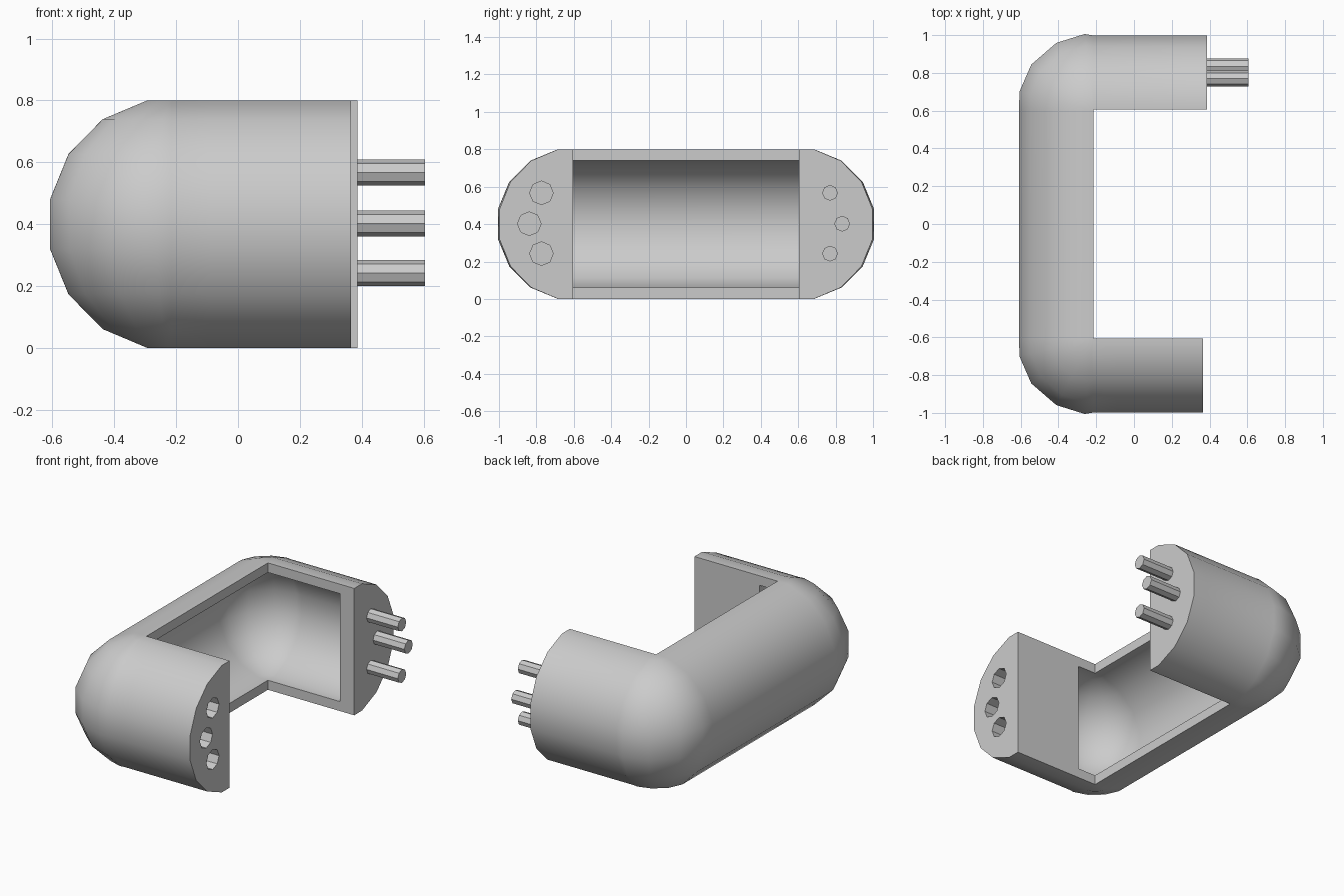
import bpy, bmesh, math
from mathutils import Matrix

if "Cube" in bpy.data.objects:
    bpy.data.objects.remove(bpy.data.objects["Cube"])

grey = bpy.data.materials.new("plain grey")
grey.use_nodes = True
COLOUR = (0.6, 0.6, 0.6, 1)
grey.diffuse_color = COLOUR
grey.node_tree.nodes["Principled BSDF"].inputs["Base Color"].default_value = COLOUR

PX, PY, MID = -0.215, 0.605, 0.4          # inner corner of the bracket, half height
FRONT_END, BACK_END = 0.365, 0.387        # where the two arms stop
CAVITY_FRONT, CAVITY_BACK = -0.09, 0.287  # where the hollow stops in each arm


def make_object(name, bm):
    bmesh.ops.recalc_face_normals(bm, faces=bm.faces)
    mesh = bpy.data.meshes.new(name)
    bm.to_mesh(mesh)
    bm.free()
    mesh.materials.append(grey)
    obj = bpy.data.objects.new(name, mesh)
    bpy.context.collection.objects.link(obj)
    return obj


def smooth(obj):
    bpy.ops.object.select_all(action='DESELECT')
    obj.select_set(True)
    bpy.context.view_layer.objects.active = obj
    bpy.ops.object.shade_smooth_by_angle(angle=math.radians(32))


def half_round(radius):
    """Half of a 16-sided round with flat cheeks, as (depth, height) pairs."""
    r = radius / math.cos(math.pi / 16)
    arc = [math.radians(a * 22.5 - 78.75) for a in range(8)]
    pts = [(r * math.cos(a) * 0.982, MID + r * math.sin(a)) for a in arc]
    return [(0, MID - radius)] + pts + [(0, MID + radius)]


def rod(bm, x0, x1, y, z, radius):
    turn = Matrix.Translation(((x0 + x1) / 2, y, z)) @ Matrix.Rotation(math.pi / 2, 4, 'Y')
    bmesh.ops.create_cone(bm, cap_ends=True, segments=8, radius1=radius,
                          radius2=radius, depth=x1 - x0, matrix=turn)


# Stations along the bracket: inner-edge point, outward angle, depth scale
bend = [(0, 1), (13.5, 1.027), (36, 1.035), (61, 1.03), (83.5, 1.027), (90, 1)]
stations = [(FRONT_END, -PY, 270, 1), (CAVITY_FRONT, -PY, 270, 1)]
stations += [(PX, -PY, 180 + a, s) for a, s in reversed(bend)]
stations += [(PX, PY, 180 - a, s) for a, s in bend]
stations += [(CAVITY_BACK, PY, 90, 1), (BACK_END, PY, 90, 1)]

# Hollow bracket body
bm = bmesh.new()


def ring(station, section):
    x, y, angle, scale = station
    c, s = math.cos(math.radians(angle)), math.sin(math.radians(angle))
    return [bm.verts.new((x + c * d * scale, y + s * d * scale, z)) for d, z in section]


def bridge(a, b):
    for i in range(len(a) - 1):
        bm.faces.new((a[i], a[i + 1], b[i + 1], b[i]))


outer = [ring(st, half_round(0.4)) for st in stations]
inner = [ring(st, half_round(0.34)) for st in stations[1:-1]]
for a, b in zip(outer, outer[1:]):
    bridge(a, b)
for a, b in zip(inner, inner[1:]):
    bridge(a, b)
# Rim round the opening
for i in range(len(inner) - 1):
    for k in (0, -1):
        bm.faces.new((outer[i + 1][k], outer[i + 2][k], inner[i + 1][k], inner[i][k]))
# Solid arm tips: hollow end wall, flat inner face and end cap
for tip, near, wall in ((outer[0], outer[1], inner[0]), (outer[-1], outer[-2], inner[-1])):
    bm.faces.new(wall)
    bm.faces.new((tip[0], near[0], wall[0], wall[-1], near[-1], tip[-1]))
    bm.faces.new(tip)
bmesh.ops.remove_doubles(bm, verts=bm.verts, dist=0.0005)
body = make_object("bracket_body", bm)

# Sockets in the front arm
spots = [(0.77, 0.567), (0.835, 0.402), (0.77, 0.242)]
bm = bmesh.new()
for y, z in spots:
    rod(bm, FRONT_END - 0.25, FRONT_END + 0.1, -y - 0.003, z, 0.063)
cutter = make_object("socket_cutter", bm)
cutter.hide_render = True
cut = body.modifiers.new("sockets", 'BOOLEAN')
cut.object = cutter
cut.solver = 'EXACT'
bpy.context.view_layer.objects.active = body
body.select_set(True)
bpy.ops.object.modifier_apply(modifier=cut.name)
bpy.data.objects.remove(cutter)
smooth(body)

# Pins on the back arm
for name, (y, z) in zip(("upper_pin", "middle_pin", "lower_pin"), spots):
    bm = bmesh.new()
    rod(bm, BACK_END - 0.02, 0.605, y, z, 0.042)
    smooth(make_object(name, bm))
